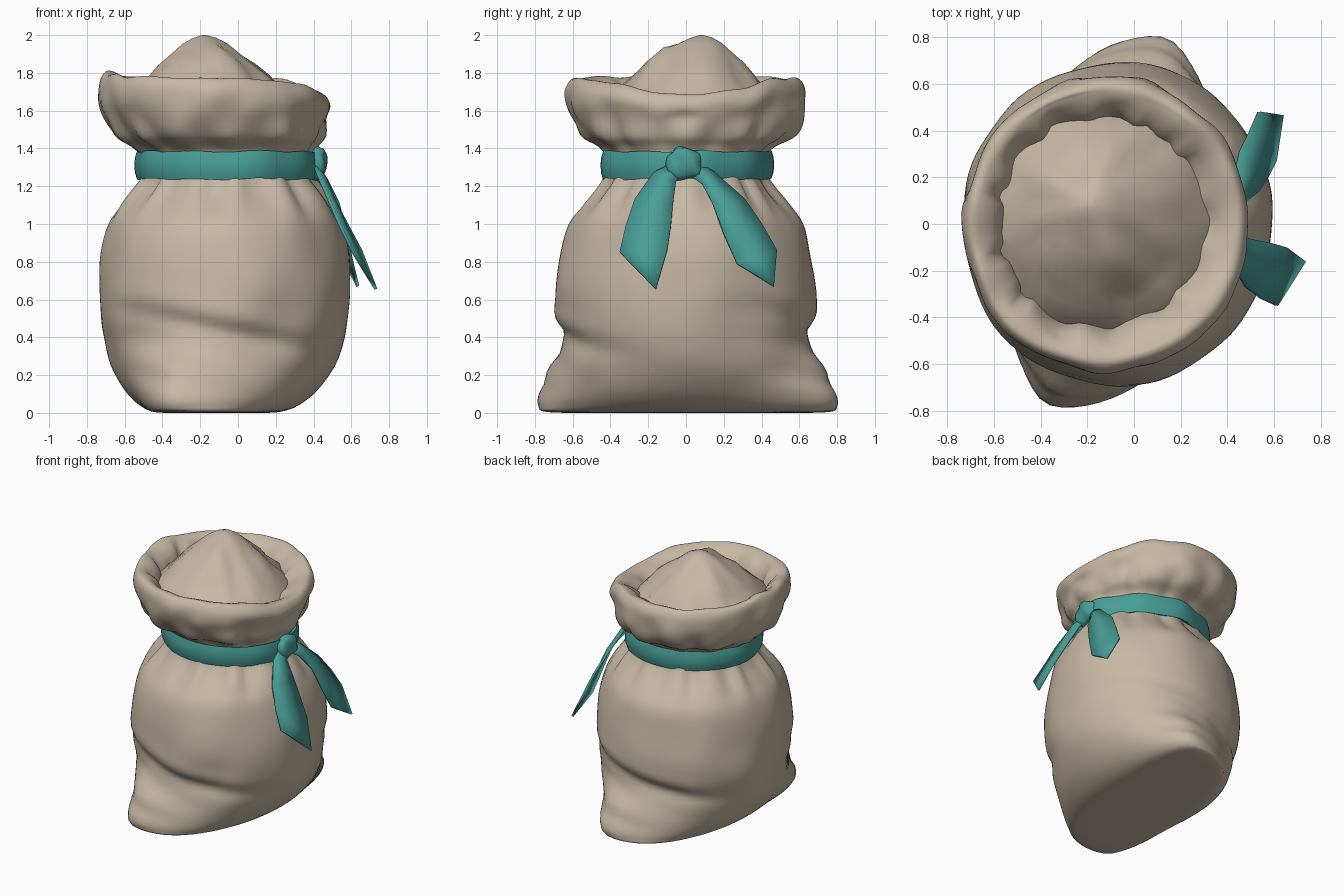
import bpy, bmesh, math
from mathutils import Vector, noise

if "Cube" in bpy.data.objects:
    bpy.data.objects.remove(bpy.data.objects["Cube"])


def material(name, rgb):
    m = bpy.data.materials.new(name)
    m.diffuse_color = (*rgb, 1)
    m.use_nodes = True
    m.node_tree.nodes["Principled BSDF"].inputs["Base Color"].default_value = m.diffuse_color
    return m


CLOTH = material("beige burlap", (0.56, 0.48, 0.375))
TEAL = material("teal ribbon", (0.065, 0.34, 0.31))


def finish(name, bm, mat, angle=40):
    bmesh.ops.recalc_face_normals(bm, faces=bm.faces)
    me = bpy.data.meshes.new(name)
    bm.to_mesh(me)
    bm.free()
    me.materials.append(mat)
    ob = bpy.data.objects.new(name, me)
    bpy.context.collection.objects.link(ob)
    bpy.ops.object.select_all(action='DESELECT')
    bpy.context.view_layer.objects.active = ob
    ob.select_set(True)
    bpy.ops.object.shade_smooth_by_angle(angle=math.radians(angle))
    return ob


def loft(rings, cap_start=False, wrap=False):
    bm = bmesh.new()
    vs = [[bm.verts.new(p) for p in r] for r in rings]
    n = len(vs[0])
    pairs = list(zip(vs, vs[1:])) + ([(vs[-1], vs[0])] if wrap else [])
    for a, b in pairs:
        for i in range(n):
            j = (i + 1) % n
            bm.faces.new((a[i], a[j], b[j], b[i]))
    if cap_start:
        bm.faces.new(vs[0])
    return bm


def gauss(x, s):
    return math.exp(-(x / s) ** 2 / 2)


def smooth(a, b, x):
    t = min(1, max(0, (x - a) / (b - a)))
    return t * t * (3 - 2 * t)


def angle_diff(a, b):
    return (a - b + math.pi) % (2 * math.pi) - math.pi


def catmull(rows, t):
    i = min(int(t), len(rows) - 2)
    f = t - i
    g = lambda k: rows[min(max(k, 0), len(rows) - 1)]
    return [0.5 * (2 * b + (c - a) * f + (2 * a - 5 * b + 4 * c - d) * f * f
                   + (3 * b - a - 3 * c + d) * f ** 3)
            for a, b, c, d in zip(g(i - 1), g(i), g(i + 1), g(i + 2))]


# Sack: profile rows of height, centre x, half width x, half width y
PROFILE = [
    (0, -.10, .05, .08), (0, -.11, .20, .45), (.005, -.11, .33, .645),
    (.04, -.10, .42, .67), (.12, -.09, .51, .67), (.25, -.08, .59, .655),
    (.38, -.07, .635, .64), (.50, -.07, .66, .675), (.65, -.07, .665, .69),
    (.85, -.07, .65, .66), (1.0, -.07, .62, .62), (1.1, -.065, .57, .54),
    (1.18, -.06, .51, .47), (1.25, -.06, .46, .43), (1.35, -.06, .45, .42),
    (1.41, -.08, .49, .46), (1.47, -.10, .55, .56), (1.6, -.115, .60, .62),
    (1.7, -.115, .61, .635), (1.76, -.12, .59, .61), (1.77, -.125, .55, .57),
    (1.735, -.14, .485, .51), (1.66, -.15, .43, .455), (1.5, -.15, .39, .41)]
CORNERS = (math.radians(-111), math.radians(72))
SEG, SUB = 96, 4


def sack_point(t, a):
    z, cx, rx, ry = catmull(PROFILE, t)
    z = max(z, 0)
    c, s = math.cos(a), math.sin(a)
    r = 1 / math.hypot(c / rx, s / ry)
    n = noise.noise(Vector((c * 2.2, s * 2.2, z * 3)))
    n2 = noise.noise(Vector((c * 3 + 9, s * 3, 0)))
    n3 = noise.noise(Vector((c * 3.5, s * 3.5 + 5, z * 5)))
    # pointed pillow corners at the base
    for k in CORNERS:
        d = angle_diff(a, k)
        bump = .8 * math.exp(-math.hypot(d, .1) / .2) + .5 * gauss(d, .33)
        wrinkle = 1 + .12 * smooth(.08, .2, z) * math.sin(z * 30 + 5 * d)
        fall = .5 * (1 - smooth(.02, .45, z)) + .5 * max(0, 1 - max(0, z - .05) / .42)
        r += .20 * bump * fall * min(1, ry / .66) ** 2 * wrinkle
    # slanted fold across front and back
    fold = z - (.44 - .14 * c * (1 if s < 0 else -1))
    r += (.015 * gauss(fold - .07, .05) - .022 * gauss(fold, .035)) * s * s
    # gathers around the neck, and a lumpy collar
    wave = math.cos(13 * a + 2.5 * n2)
    r += .02 * wave * gauss(z - 1.17, .08)
    if t < 20:
        r += .018 * wave * gauss(z - 1.46, .06) + .035 * n3 * gauss(z - 1.58, .1)
        r += .018 * n * smooth(.1, .3, z) * (1 - .8 * gauss(z - 1.3, .08))
    else:
        r += .018 * math.cos(13 * a + 3 * n2) * smooth(20, 21.5, t)
    # rim height dips on the right and lifts on the left
    z += smooth(1.5, 1.75, z) * (-.085 * max(c, 0) ** 4 + .03 * max(-c, 0) ** 4 + .02 * n2)
    return Vector((cx + r * c, r * s, z))


steps = (len(PROFILE) - 1) * SUB
rings = [[sack_point(k / SUB, 2 * math.pi * i / SEG) for i in range(SEG)]
         for k in range(steps + 1)]
finish("sack", loft(rings, cap_start=True), CLOTH, 50)

# Heap of contents filling the mouth
HEAP = [(.01, 2.0), (.06, 1.985), (.12, 1.95), (.19, 1.90), (.26, 1.84),
        (.33, 1.775), (.39, 1.71), (.45, 1.65), (.5, 1.58)]
rings = []
for r, z in HEAP:
    ring = []
    for i in range(40):
        a = 2 * math.pi * i / 40
        x, y = r * math.cos(a), r * math.sin(a)
        d = noise.noise(Vector((x * 7, y * 7, 3))) * .05 * smooth(.02, .2, r)
        f = 1 - smooth(0, .5, r)
        ring.append((-.15 - .03 * f + x, .02 + .06 * f + y, z + d))
    rings.append(ring)
finish("contents_heap", loft(rings, cap_start=True), CLOTH, 50)

# Ribbon band around the neck
SECTION = [(-.03, 1.25), (0, 1.237), (.010, 1.27), (.014, 1.31),
           (.010, 1.35), (0, 1.385), (-.03, 1.37)]
rings = []
for i in range(64):
    a = 2 * math.pi * i / 64
    w = .006 * math.sin(9 * a) + .004 * math.sin(5 * a + 1)
    rings.append([(-.06 + (.475 + d + w) * math.cos(a), (.445 + d + w) * math.sin(a),
                   z + w * .6) for d, z in SECTION])
finish("ribbon_band", loft(rings, wrap=True), TEAL, 40)

# Knot
bm = bmesh.new()
bmesh.ops.create_icosphere(bm, subdivisions=3, radius=1)
for v in bm.verts:
    p = v.co
    k = 1 + .09 * math.sin(5 * p.y + 3 * p.z) + .08 * noise.noise(p * 2)
    q = [math.copysign(abs(u) ** .8, u) for u in p]
    v.co = (.415 + .055 * k * q[0], -.005 + .095 * k * q[1], 1.32 + .085 * k * q[2])
finish("ribbon_knot", bm, TEAL, 50)


# Ribbon tails: pairs of edge points, ending in a pointed tip
def tail(name, rows, tip, bow):
    rows = [(Vector(a), Vector(b)) for a, b in rows]
    bm = bmesh.new()
    lines = []
    for k, (a, b) in enumerate(rows):
        mid = (a + b) / 2 + Vector((bow[k], 0, 0))
        lines.append([bm.verts.new(p) for p in (a, mid, b)])
    for p, q in zip(lines, lines[1:]):
        for j in (0, 1):
            bm.faces.new((p[j], p[j + 1], q[j + 1], q[j]))
    t = bm.verts.new(tip)
    for j in (0, 1):
        bm.faces.new((lines[-1][j], lines[-1][j + 1], t))
    ob = finish(name, bm, TEAL, 40)
    mod = ob.modifiers.new("thickness", 'SOLIDIFY')
    mod.thickness = .016
    mod.offset = 0


tail("ribbon_tail_front",
     [((.40, -.07, 1.32), (.42, -.02, 1.27)), ((.42, -.17, 1.27), (.45, -.055, 1.22)),
      ((.48, -.27, 1.13), (.52, -.07, 1.10)), ((.545, -.32, .98), (.58, -.08, .99)),
      ((.61, -.35, .85), (.65, -.10, .86))],
     (.73, -.16, .655), (.02, .025, .015, .008, 0))
tail("ribbon_tail_back",
     [((.40, .06, 1.33), (.42, .03, 1.25)), ((.42, .15, 1.27), (.46, .085, 1.21)),
      ((.455, .31, 1.13), (.53, .14, 1.11)), ((.50, .40, 1.0), (.57, .20, .95)),
      ((.535, .48, .86), (.605, .27, .79))],
     (.635, .465, .67), (.02, .025, .015, .008, 0))
